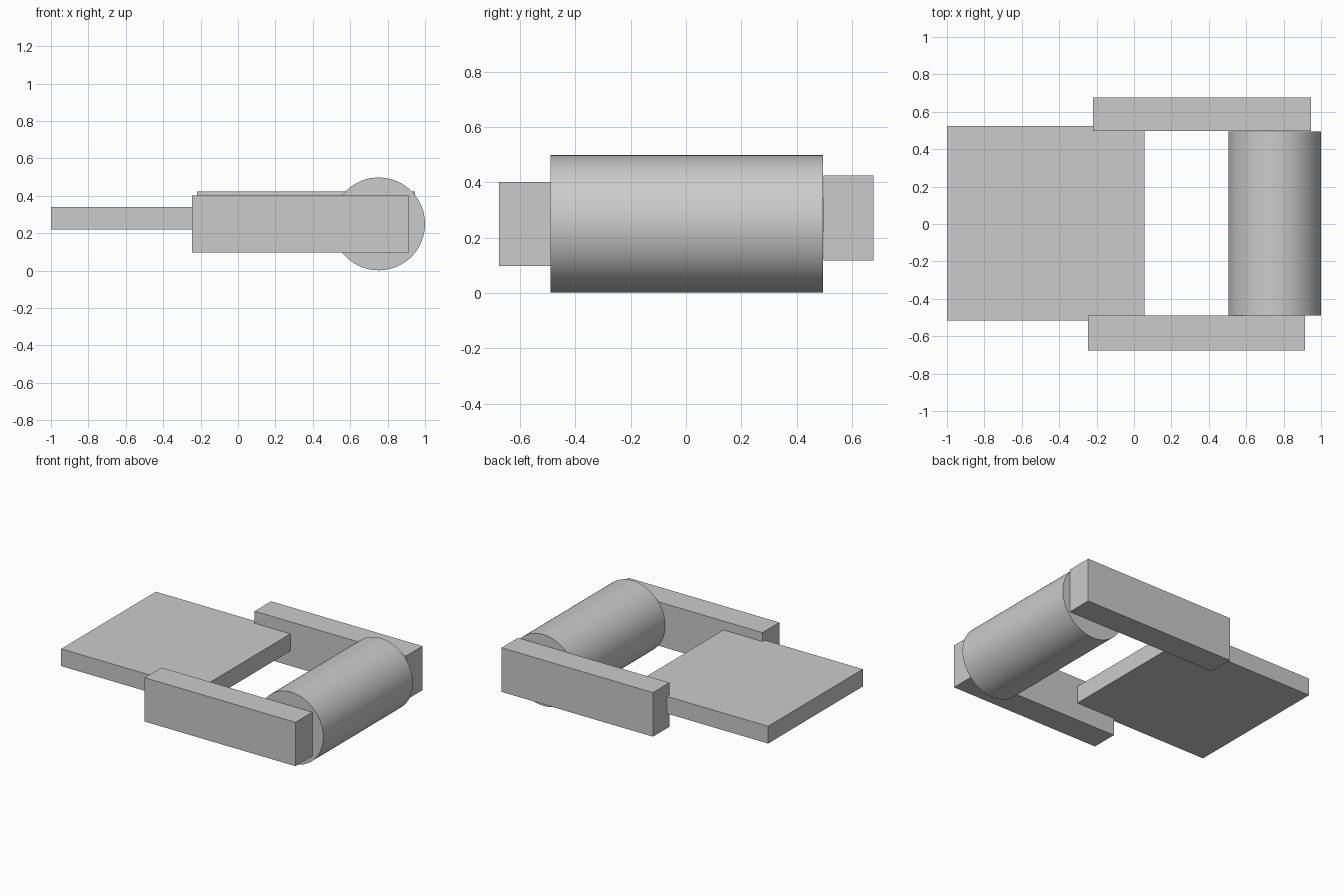
import bpy
import math
from mathutils import Vector

cube = bpy.data.objects.get("Cube")
if cube:
    bpy.data.objects.remove(cube, do_unlink=True)

# Single plain grey
grey = bpy.data.materials.new("plain_grey")
grey.use_nodes = True
grey.diffuse_color = (0.6, 0.6, 0.6, 1)
grey.node_tree.nodes["Principled BSDF"].inputs["Base Color"].default_value = (0.6, 0.6, 0.6, 1)


def box(name, low, high):
    """Box spanning two opposite corners."""
    low, high = Vector(low), Vector(high)
    bpy.ops.mesh.primitive_cube_add(size=1, location=(low + high) / 2)
    ob = bpy.context.object
    ob.name = name
    ob.scale = high - low
    bpy.ops.object.transform_apply(location=False, rotation=False, scale=True)
    ob.data.materials.append(grey)
    return ob


# Flat plate held between the arms
box("flat_plate", (-1, -0.515, 0.22), (0.055, 0.525, 0.34))

# Side arms, slightly offset from each other
box("front_arm", (-0.245, -0.675, 0.097), (0.915, -0.49, 0.402))
box("back_arm", (-0.22, 0.497, 0.117), (0.945, 0.677, 0.424))

# Roller across the arm ends
bpy.ops.mesh.primitive_cylinder_add(vertices=96, radius=0.248, depth=0.984,
                                    location=(0.752, 0.002, 0.25),
                                    rotation=(math.pi / 2, 0, 0))
roller = bpy.context.object
roller.name = "roller"
roller.data.materials.append(grey)
bpy.ops.object.shade_smooth_by_angle(angle=math.radians(30))
